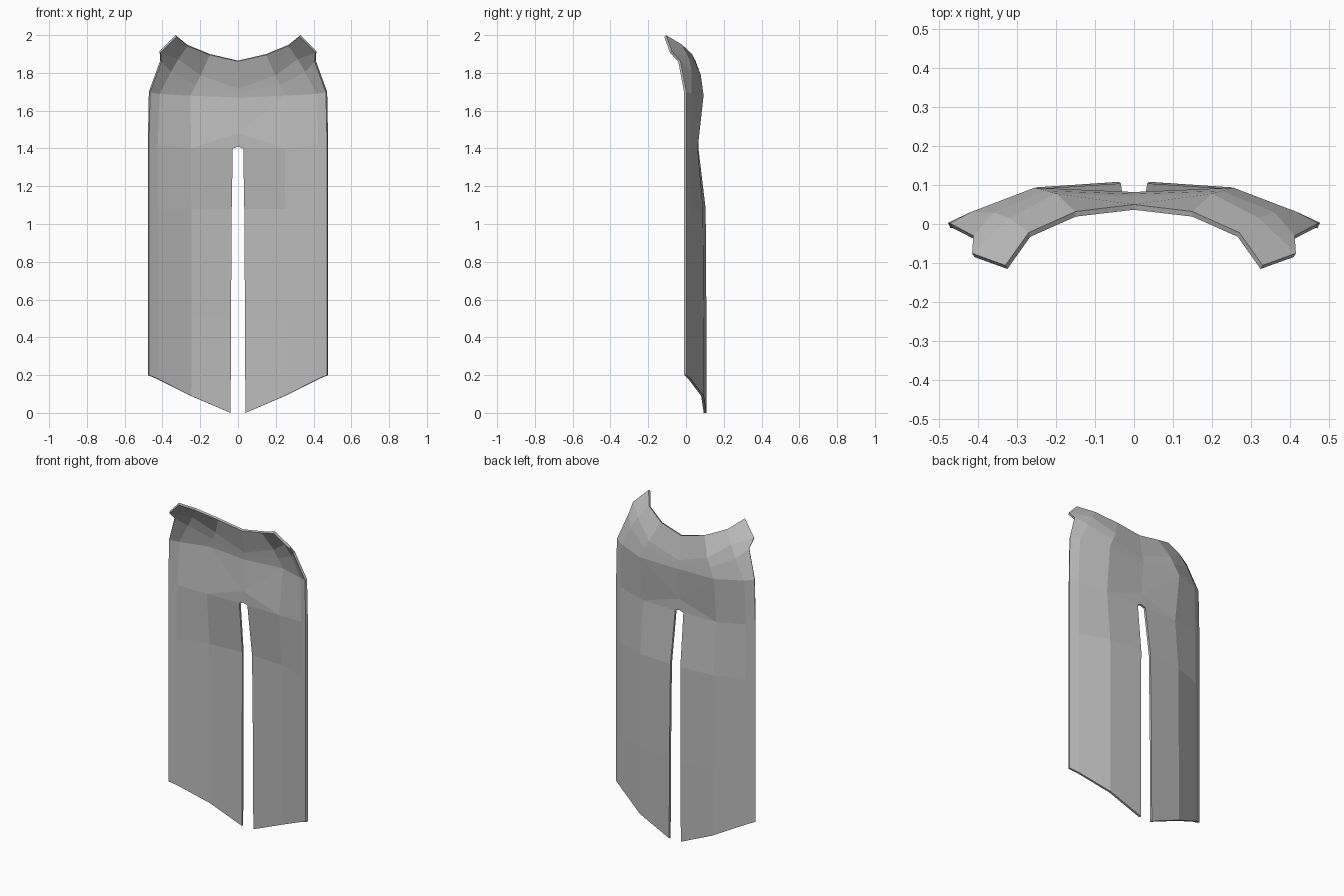
import bpy
import bmesh

# Remove the default object only
default_cube = bpy.data.objects.get("Cube")
if default_cube:
    bpy.data.objects.remove(default_cube, do_unlink=True)

# Single cloth colour
cloth = bpy.data.materials.new("cloth_grey")
cloth.use_nodes = True
grey = (0.5, 0.5, 0.5, 1)
cloth.diffuse_color = grey
for node in cloth.node_tree.nodes:
    if node.type == 'BSDF_PRINCIPLED':
        node.inputs["Base Color"].default_value = grey

# Collar and shoulders: each row runs from the centre line to the outer edge
rim = [(0, .05, 1.865), (.15, .032, 1.9), (.27, -.022, 1.95), (.33, -.106, 2)]
collar = [(0, .072, 1.72), (.2, .078, 1.79), (.32, .015, 1.88), (.415, -.075, 1.915)]
shoulder = [(0, .077, 1.7), (.225, .085, 1.74), (.36, .03, 1.81), (.412, -.03, 1.865)]
chest = [(0, .082, 1.67), (.255, .093, 1.68), (.42, .03, 1.69), (.472, .002, 1.7)]


def panel_row(inner_x, inner_y, fold_y, heights):
    """Row across one hanging panel, from the slit to the outer edge."""
    xs = (inner_x, .25, .43, .477)
    ys = (inner_y, fold_y, .025, .003)
    return list(zip(xs, ys, heights))


def level(z):
    return (z, z, z, z)


# Hanging panel: waist pinch, thigh, knee and slanted hem
waist = panel_row(.028, .066, .062, (1.4, 1.4, 1.42, 1.44))
thigh = panel_row(.034, .104, .09, level(1.08))
knee = panel_row(.038, .108, .094, level(.5))
hem = panel_row(.04, .108, .094, (0, .09, .18, .2))
rows = [rim, collar, shoulder, chest, waist, thigh, knee, hem]

bm = bmesh.new()
grid = [[bm.verts.new(point) for point in row] for row in rows]
slit_top = bm.verts.new((0, .066, 1.41))
slit_fan = bm.verts.new((0, .066, 1.48))

for upper, lower in zip(grid, grid[1:]):
    for i in range(len(upper) - 1):
        if upper is grid[3] and i == 0:
            # Creases fan out from the top of the slit
            bm.faces.new((upper[0], upper[1], slit_fan))
            bm.faces.new((slit_fan, upper[1], lower[1]))
            bm.faces.new((slit_fan, lower[1], lower[0]))
            bm.faces.new((slit_fan, lower[0], slit_top))
        else:
            bm.faces.new((upper[i], upper[i + 1], lower[i + 1], lower[i]))

# Make the outside of the cloth face the back
bmesh.ops.recalc_face_normals(bm, faces=bm.faces[:])
if sum(face.normal.y for face in bm.faces) < 0:
    bmesh.ops.reverse_faces(bm, faces=bm.faces[:])

mesh = bpy.data.meshes.new("split_cape")
bm.to_mesh(mesh)
bm.free()
mesh.materials.append(cloth)
cape = bpy.data.objects.new("split_cape", mesh)
bpy.context.collection.objects.link(cape)

# Mirror the half and give the cloth its thickness inwards
mirror = cape.modifiers.new("other_half", 'MIRROR')
mirror.use_axis[0] = True
mirror.use_mirror_merge = True
mirror.merge_threshold = .001
thickness = cape.modifiers.new("cloth_thickness", 'SOLIDIFY')
thickness.thickness = .014
thickness.offset = -1
